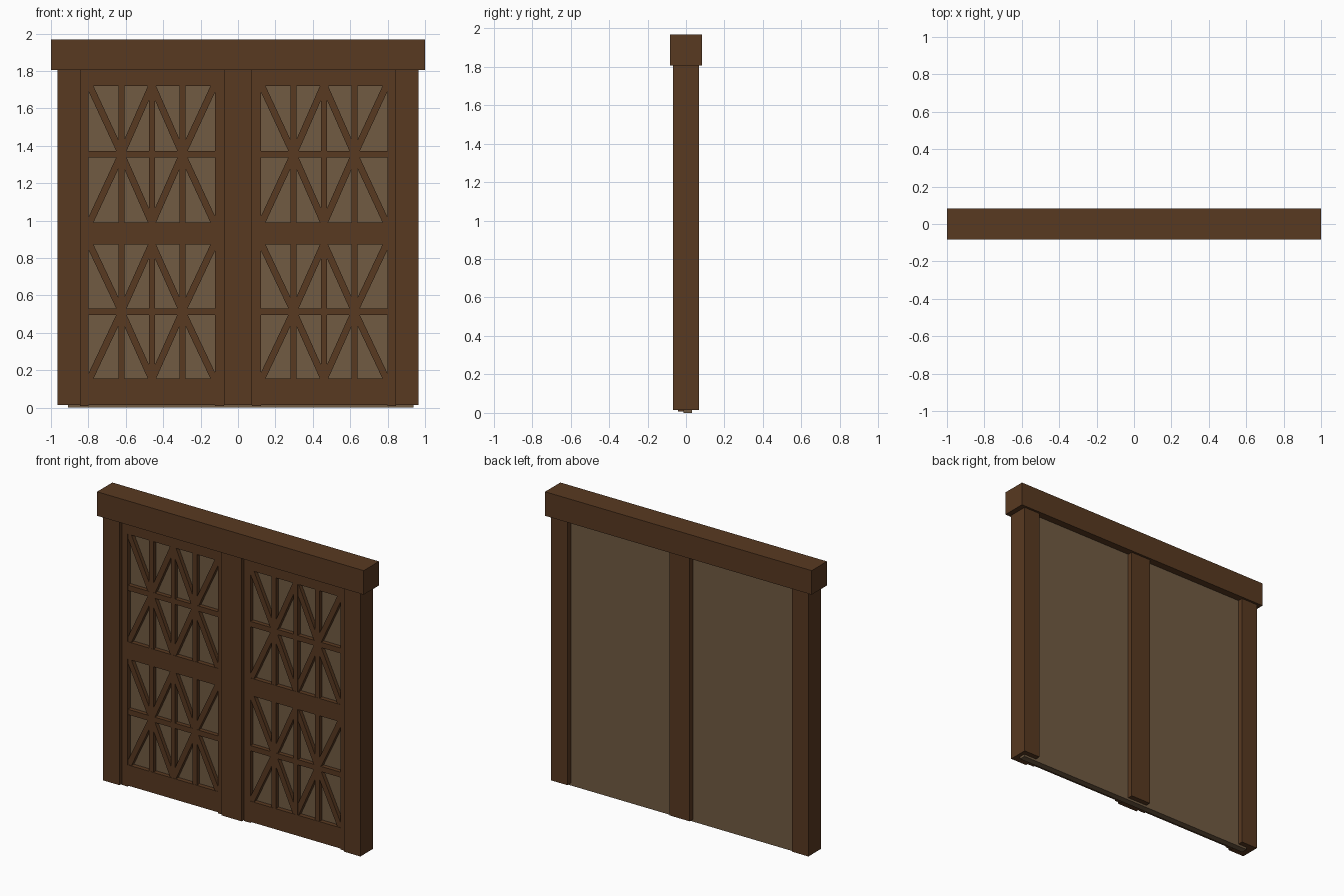
import bpy, math

if "Cube" in bpy.data.objects:
    bpy.data.objects.remove(bpy.data.objects["Cube"])


def material(name, col):
    m = bpy.data.materials.new(name)
    m.diffuse_color = (*col, 1)
    m.use_nodes = True
    m.node_tree.nodes["Principled BSDF"].inputs["Base Color"].default_value = m.diffuse_color
    return m


wood = material("dark_wood", (0.098, 0.041, 0.015))
paper = material("tan_panel", (0.165, 0.105, 0.055))


def box(name, x, y, z, mat=wood):
    """Box from (min, max) ranges."""
    bpy.ops.mesh.primitive_cube_add(
        size=1, location=[(r[0] + r[1]) / 2 for r in (x, y, z)])
    o = bpy.context.object
    o.name = name
    o.scale = [r[1] - r[0] for r in (x, y, z)]
    o.data.materials.append(mat)
    return o


def strut(name, a, b, width, y):
    """Flat bar between two (x, z) points."""
    dx, dz = b[0] - a[0], b[1] - a[1]
    o = box(name, (-width / 2, width / 2), y, (0, math.hypot(dx, dz)))
    o.location = ((a[0] + b[0]) / 2, (y[0] + y[1]) / 2, (a[1] + b[1]) / 2)
    o.rotation_euler = (0, math.atan2(dx, dz), 0)


# Header beam and posts
box("header_beam", (-1, 1), (-0.082, 0.082), (1.805, 1.968))
for label, x in (("left", (-0.965, -0.842)), ("centre", (-0.075, 0.075)),
                 ("right", (0.842, 0.965))):
    box(label + "_post", x, (-0.067, 0.067), (0.015, 1.806))

# Backing panel running behind both screens
box("backing_panel", (-0.91, 0.938), (-0.012, 0.032), (0.0, 1.806), paper)

# Lattice screens
FRAME = (-0.042, -0.011)
BAR = (-0.0405, -0.011)
DIAG = (-0.039, -0.011)
for s in (-1, 1):
    cx = 0.46 * s
    for e in (-1, 1):
        a, b = sorted((cx + e * 0.338, cx + e * 0.386))
        box("screen_stile", (a, b), FRAME, (0.008, 1.806))
    inner = (cx - 0.338, cx + 0.338)
    for z in ((0.015, 0.155), (0.872, 0.99), (1.72, 1.806)):
        box("screen_rail", inner, FRAME, z)
    for z0, z1 in ((0.155, 0.872), (0.99, 1.72)):
        zm = (z0 + z1) / 2
        box("lattice_crossbar", inner, BAR, (zm - 0.018, zm + 0.018))
        for k in (-1, 0, 1):
            x = cx + k * 0.163
            box("lattice_upright", (x - 0.016, x + 0.016), BAR, (z0, z1))
        # Diagonals radiate from each crossing
        for k in (-1, 1):
            hub = (cx + k * 0.163, zm)
            for ex in (0, k * 0.335):
                for ez in (z0 - 0.005, z1 + 0.005):
                    strut("lattice_diagonal", hub, (cx + ex, ez), 0.036, DIAG)
